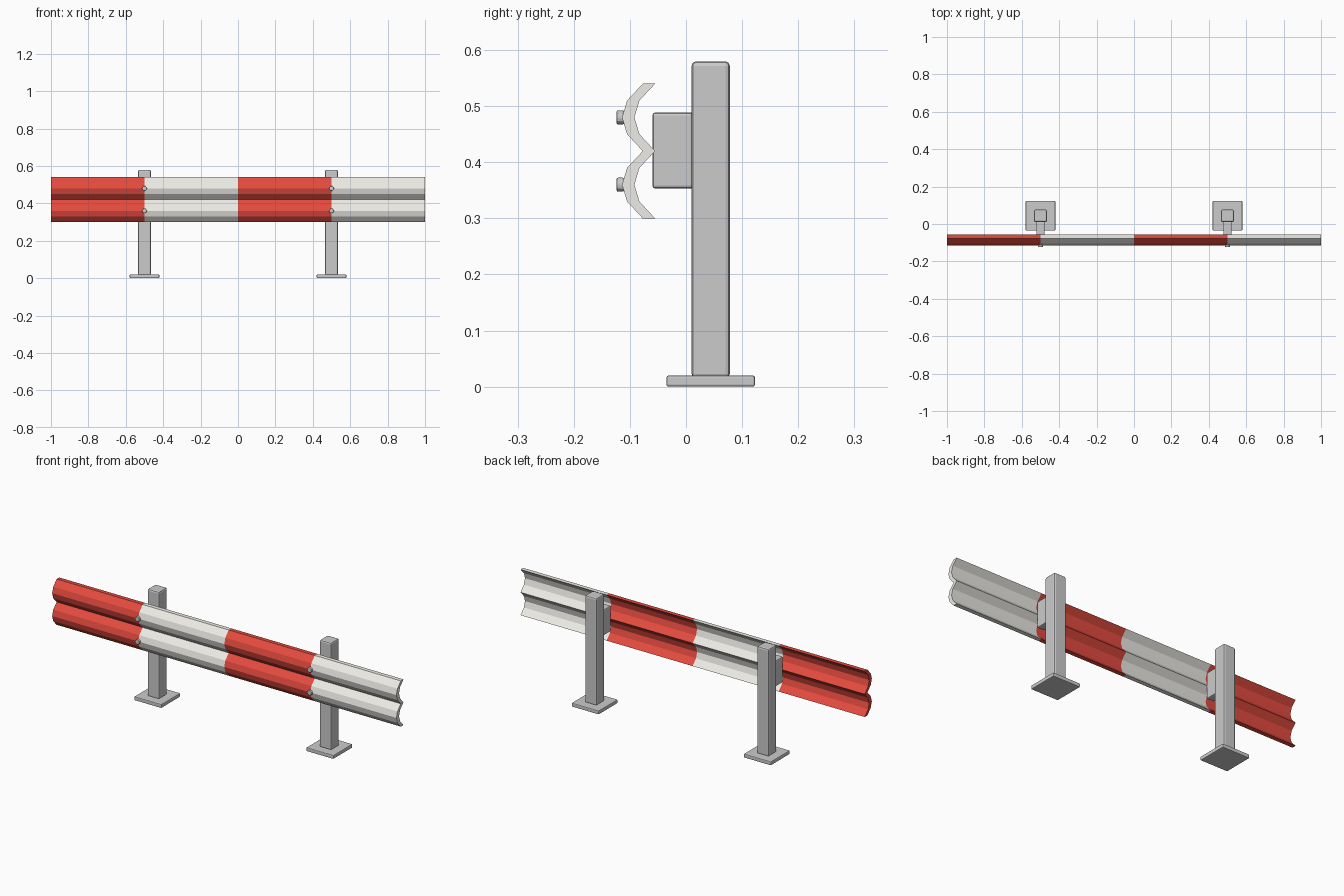
import bpy, bmesh, math
from mathutils import Matrix

if "Cube" in bpy.data.objects:
    bpy.data.objects.remove(bpy.data.objects["Cube"])


def finish(name, bm, bevel=0.0, segments=2):
    """Turn a bmesh into a named object with optional rounded edges."""
    bmesh.ops.recalc_face_normals(bm, faces=bm.faces)
    mesh = bpy.data.meshes.new(name)
    bm.to_mesh(mesh)
    bm.free()
    obj = bpy.data.objects.new(name, mesh)
    bpy.context.collection.objects.link(obj)
    if bevel:
        mod = obj.modifiers.new("rounded_edges", "BEVEL")
        mod.width = bevel
        mod.segments = segments
        mod.limit_method = "ANGLE"
    return obj


def box(name, low, high, bevel):
    bm = bmesh.new()
    bmesh.ops.create_cube(bm, size=1)
    for v in bm.verts:
        v.co = [(a + b) / 2 + c * (b - a) for a, b, c in zip(low, high, v.co)]
    return finish(name, bm, bevel)


def material(name, color):
    mat = bpy.data.materials.new(name)
    mat.diffuse_color = (*color, 1)
    mat.use_nodes = True
    mat.node_tree.nodes["Principled BSDF"].inputs["Base Color"].default_value = mat.diffuse_color
    return mat


# Corrugated rail: W profile swept along x in four striped sections
lobe = [(-0.077, 0.54), (-0.105, 0.51), (-0.114, 0.48), (-0.105, 0.45)]
front = lobe + [(-0.077, 0.42)]
front += [(y, 0.84 - z) for y, z in reversed(lobe)]
back = [(y + 0.022, z) for y, z in front]
n = len(front)
bm = bmesh.new()
rings = []
for x in (-1, -0.5, 0, 0.5, 1):
    rings.append(([bm.verts.new((x, *p)) for p in front],
                  [bm.verts.new((x, *p)) for p in back]))
for s in range(4):
    (f0, b0), (f1, b1) = rings[s], rings[s + 1]
    quads = [(a[i], a[i + 1], b[i + 1], b[i])
             for a, b in ((f0, f1), (b0, b1)) for i in range(n - 1)]
    quads += [(f0[i], b0[i], b1[i], f1[i]) for i in (0, n - 1)]
    if s in (0, 3):
        f, b = rings[0 if s == 0 else 4]
        quads += [(f[i], f[i + 1], b[i + 1], b[i]) for i in range(n - 1)]
    for q in quads:
        bm.faces.new(q).material_index = s % 2
rail = finish("rail", bm)
rail.data.materials.append(material("red_paint", (0.78, 0.07, 0.05)))
rail.data.materials.append(material("white_paint", (0.85, 0.84, 0.80)))

for side, x in (("left", -0.5), ("right", 0.5)):
    # Base plate, post and spacer block
    box(side + "_base_plate", (x - 0.079, -0.035, 0), (x + 0.079, 0.123, 0.02), 0.004)
    box(side + "_post", (x - 0.034, 0.01, 0.015), (x + 0.034, 0.078, 0.58), 0.008)
    box(side + "_spacer_block", (x - 0.0225, -0.06, 0.353), (x + 0.0225, 0.014, 0.489), 0.006)
    # Domed bolts on the crests of the rail
    for level, z in (("lower", 0.36), ("upper", 0.48)):
        bm = bmesh.new()
        bmesh.ops.create_cone(
            bm, cap_ends=True, segments=12, radius1=0.013, radius2=0.013, depth=0.014,
            matrix=Matrix.Translation((x, -0.117, z)) @ Matrix.Rotation(math.pi / 2, 4, "X"))
        finish(f"{side}_{level}_bolt", bm, 0.005)
